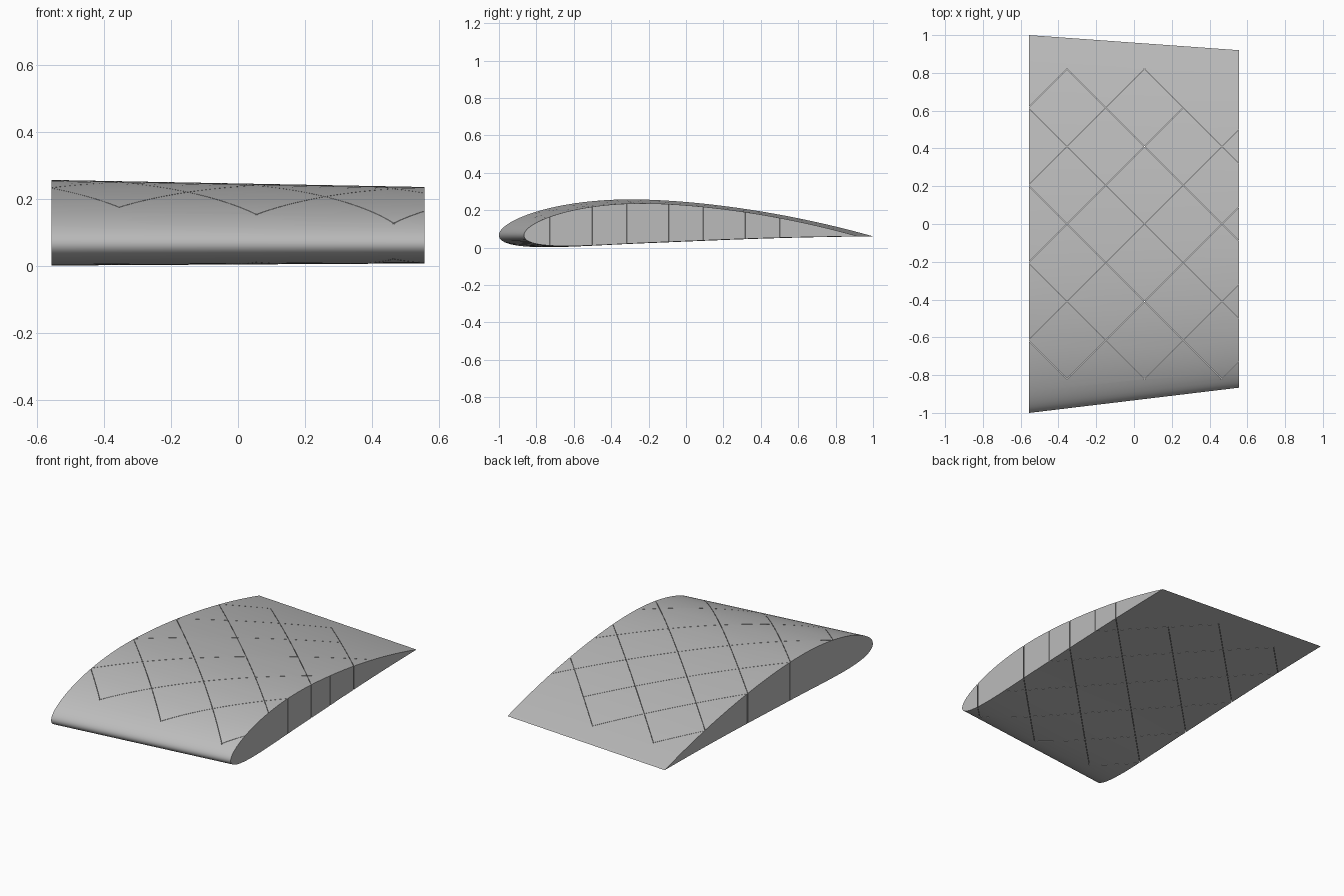
import bpy
import bmesh
import math
from mathutils import Matrix, Vector

if "Cube" in bpy.data.objects:
    bpy.data.objects.remove(bpy.data.objects["Cube"])

CHORD_Z = 0.06       # height of the chord line
HALF_SPAN = 0.557
POINTS = 56          # steps along each surface
PITCH = 0.41         # spacing of the slit lattice
SLIT_LIMIT = 0.823   # slits stop short of the nose and tail
SLIT_WIDTH = 0.002


def foil_point(t, side):
    """Cambered section of unit chord; side is 1 on top, -1 below."""
    camber, peak, thick = 0.04, 0.4, 0.12
    half = 5 * thick * (0.2969 * math.sqrt(t) - 0.126 * t - 0.3516 * t**2
                        + 0.2843 * t**3 - 0.1036 * t**4)
    span = peak if t < peak else 1 - peak
    line = camber * (1 - ((t - peak) / span) ** 2)
    slope = math.atan(2 * camber * (peak - t) / span**2)
    return t - side * half * math.sin(slope), line + side * half * math.cos(slope)


def foil_loop():
    """Tail, over the top to the nose, and back underneath."""
    steps = [(1 - math.cos(math.pi * i / POINTS)) / 2 for i in range(POINTS + 1)]
    return ([foil_point(t, 1) for t in reversed(steps)]
            + [foil_point(t, -1) for t in steps[1:-1]])


def new_object(name, bm):
    bmesh.ops.recalc_face_normals(bm, faces=bm.faces)
    mesh = bpy.data.meshes.new(name)
    bm.to_mesh(mesh)
    bm.free()
    obj = bpy.data.objects.new(name, mesh)
    bpy.context.collection.objects.link(obj)
    return obj


# Tapered wing panel lofted between two end sections
bm = bmesh.new()
rings = []
for x, nose, tail in ((-HALF_SPAN, -1, 1), (HALF_SPAN, -0.866, 0.92)):
    chord = tail - nose
    rings.append([bm.verts.new((x, nose + u * chord, CHORD_Z + v * chord))
                  for u, v in foil_loop()])
count = len(rings[0])
for i in range(count):
    j = (i + 1) % count
    bm.faces.new((rings[0][i], rings[0][j], rings[1][j], rings[1][i]))
for ring in rings:
    bm.faces.new(ring)
wing = new_object("wing_panel", bm)

# Crossing vertical sheets that cut the diagonal slits
bm = bmesh.new()
REACH = HALF_SPAN + 0.05
for slope in (1, -1):
    for n in range(-3, 4):
        offset = n * PITCH - slope * 0.055
        if slope < 0 and n == 3:
            continue          # the tail corner of the narrow end is uncut
        # Limits in x where the sheet meets the nose and tail margins
        ends = sorted(((SLIT_LIMIT - offset) * slope, (-SLIT_LIMIT - offset) * slope))
        x0, x1 = max(-REACH, ends[0]), min(REACH, ends[1])
        if slope > 0 and n == 1:
            x1 = 0.26
        a = Vector((x0, slope * x0 + offset, 0.1))
        b = Vector((x1, slope * x1 + offset, 0.1))
        place = (Matrix.Translation((a + b) / 2)
                 @ Matrix.Rotation(slope * math.pi / 4, 4, "Z")
                 @ Matrix.Diagonal(((b - a).length, SLIT_WIDTH, 0.6, 1)))
        bmesh.ops.create_cube(bm, size=1, matrix=place)
cutter = new_object("slit_cutter", bm)
cutter.hide_render = True

# Cut the slits and keep the result
cut = wing.modifiers.new("slits", "BOOLEAN")
cut.operation = "DIFFERENCE"
cut.solver = "EXACT"
cut.use_self = True
cut.object = cutter
bpy.ops.object.select_all(action="DESELECT")
wing.select_set(True)
bpy.context.view_layer.objects.active = wing
bpy.ops.object.modifier_apply(modifier=cut.name)
bpy.data.objects.remove(cutter)

# One plain grey
grey = bpy.data.materials.new("plain_grey")
grey.use_nodes = True
colour = (0.5, 0.5, 0.5, 1)
grey.diffuse_color = colour
grey.node_tree.nodes["Principled BSDF"].inputs["Base Color"].default_value = colour
wing.data.materials.clear()
wing.data.materials.append(grey)
bpy.ops.object.shade_smooth_by_angle(angle=math.radians(30))
